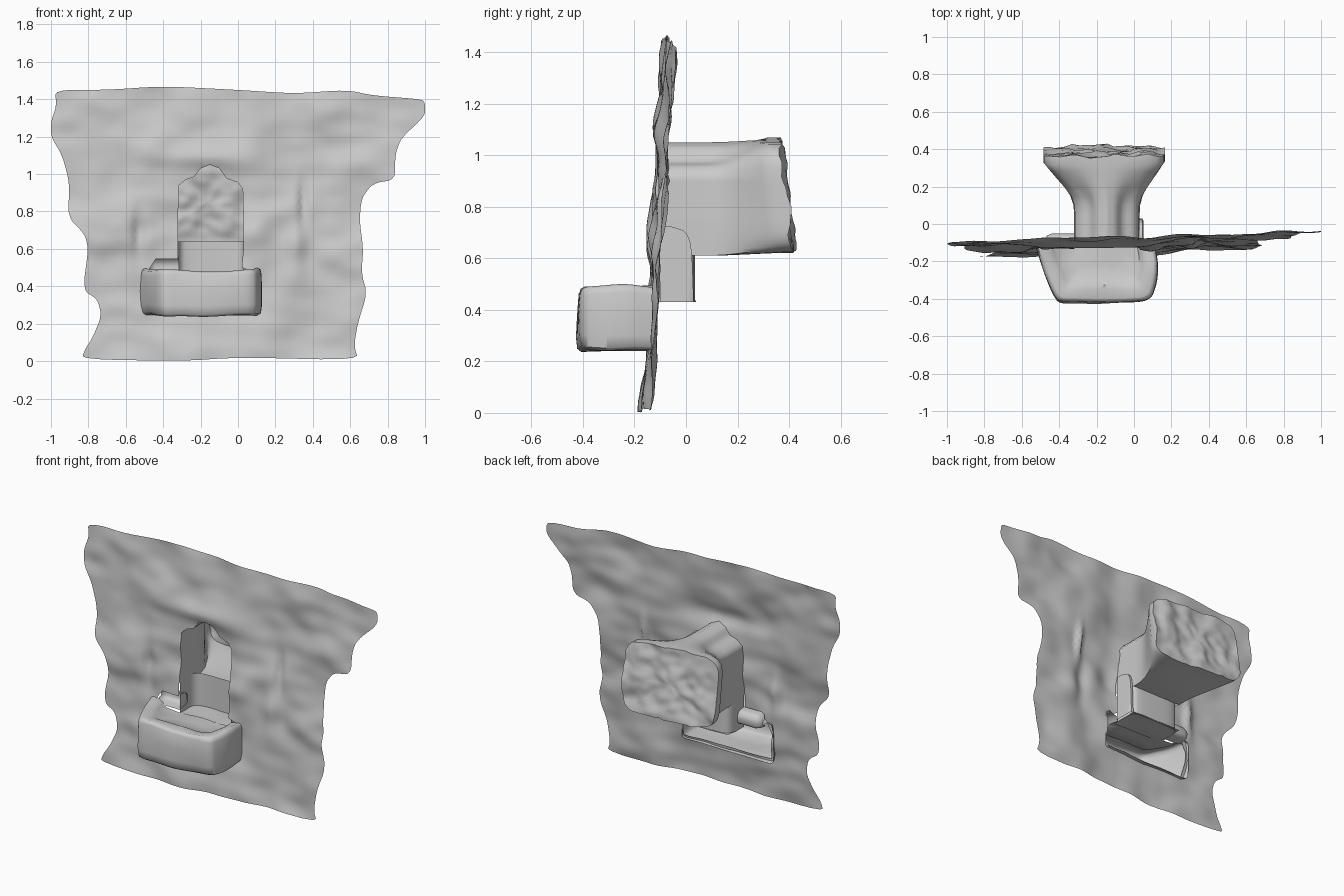
import bpy, bmesh, math
from mathutils import Vector, noise
from mathutils.geometry import delaunay_2d_cdt

if "Cube" in bpy.data.objects:
    bpy.data.objects.remove(bpy.data.objects["Cube"])


def chaikin(pts, rounds, closed=True):
    """Round off a 2D/3D polyline by corner cutting."""
    pts = [Vector(p) for p in pts]
    for _ in range(rounds):
        out = [] if closed else [pts[0]]
        for i in range(len(pts) if closed else len(pts) - 1):
            a, b = pts[i], pts[(i + 1) % len(pts)]
            out += [a.lerp(b, 0.2), a.lerp(b, 0.8)]
        pts = out if closed else out + [pts[-1]]
    return pts


def resample(pts, step):
    """Split long segments of a closed polyline."""
    out = []
    for i, a in enumerate(pts):
        b = pts[(i + 1) % len(pts)]
        n = max(1, round((b - a).length / step))
        out += [a.lerp(b, k / n) for k in range(n)]
    return out


def inside(p, poly):
    hit = False
    for i, a in enumerate(poly):
        b = poly[i - 1]
        if (a.y > p.y) != (b.y > p.y) and p.x < (b.x - a.x) * (p.y - a.y) / (b.y - a.y) + a.x:
            hit = not hit
    return hit


def gauss(x, z, cx, cz, rx, rz):
    return math.exp(-((x - cx) / rx) ** 2 - ((z - cz) / rz) ** 2)


def wall_y(x, z):
    """Leaning, lumpy plaster surface."""
    y = -0.149 + 0.055 * z + 0.03 * x
    y += 0.02 * noise.noise((x * 3.2, z * 4.5, 1.7)) + 0.014 * noise.noise((x * 6, z * 10, 5.2))
    y -= 0.025 * gauss(x, z, -0.1, 0.0, 0.4, 0.15)       # foot bowing forward
    y -= 0.035 * gauss(x, z, -0.15, 1.09, 0.25, 0.06)    # brow over the arch
    y -= 0.025 * gauss(x, z, 0.1, 0.72, 0.09, 0.2)       # jamb swelling
    y -= 0.02 * gauss(x, z, -0.75, 0.7, 0.2, 0.1)
    y += 0.035 * gauss(x, z, 0.35, 0.85, 0.02, 0.1)      # upright groove
    y -= 0.03 * gauss(x, z, 0.31, 0.6, 0.05, 0.13)       # oval lump
    y += 0.03 * gauss(x, z, -0.53, 0.68, 0.03, 0.12)
    return y


def finish(bm, name, angle=50):
    bmesh.ops.remove_doubles(bm, verts=bm.verts, dist=0.0005)
    bmesh.ops.recalc_face_normals(bm, faces=bm.faces)
    me = bpy.data.meshes.new(name)
    bm.to_mesh(me)
    bm.free()
    ob = bpy.data.objects.new(name, me)
    bpy.context.collection.objects.link(ob)
    bpy.ops.object.select_all(action='DESELECT')
    ob.select_set(True)
    bpy.context.view_layer.objects.active = ob
    bpy.ops.object.shade_smooth_by_angle(angle=math.radians(angle))
    return ob


def loft(name, rings, closed, angle=50):
    bm = bmesh.new()
    rows = [[bm.verts.new(p) for p in r] for r in rings]
    n = len(rings[0])
    for a, b in zip(rows, rows[1:]):
        for i in range(n if closed else n - 1):
            j = (i + 1) % n
            bm.faces.new((a[i], a[j], b[j], b[i]))
    return finish(bm, name, angle)


# Wall: ragged outline with an opening for niche and trough
outline = [(-.835, .01), (-.82, .06), (-.78, .12), (-.73, .24), (-.75, .33), (-.83, .38), (-.80, .6),
           (-.82, .68), (-.91, .77), (-.90, .95), (-.94, 1.1), (-1, 1.2), (-1, 1.28), (-.97, 1.37),
           (-.98, 1.45), (-.7, 1.45), (-.4, 1.47), (0, 1.45), (.3, 1.43), (.58, 1.45), (.72, 1.42),
           (.98, 1.40), (1, 1.38), (1, 1.31), (.87, 1.19), (.84, 1.1), (.84, .97), (.72, .95), (.66, .87),
           (.65, .75), (.67, .6), (.66, .47), (.69, .36), (.64, .2), (.62, .08), (.645, .005), (0, .02), (-.3, 0)]
arch = [(-.32, .61), (-.32, .8), (-.315, .94), (-.28, .97), (-.235, .985), (-.2, 1.03), (-.15, 1.05),
        (-.1, 1.03), (-.06, .975), (0, .955), (.025, .92), (.03, .75), (.03, .61)]
lower = [(.02, .5), (.1, .47), (.11, .26), (-.49, .26), (-.51, .42), (-.47, .5), (-.44, .545), (-.32, .545)]
edge = resample(chaikin(outline, 2), 0.03)
hole = resample([Vector(p) for p in arch + lower], 0.02)
pts, links = [], []
for loop in (edge, hole):
    s = len(pts)
    pts += loop
    links += [(s + i, s + (i + 1) % len(loop)) for i in range(len(loop))]
STEP = 0.025
border = list(pts)
for i in range(-40, 41):
    for j in range(60):
        p = Vector((i * STEP + (j % 2) * STEP / 2, j * STEP))
        if inside(p, edge) and not inside(p, hole) and min((p - q).length for q in border) > 0.012:
            pts.append(p)
vs, _, fs, *_ = delaunay_2d_cdt(pts, links, [], 0, 1e-5)
bm = bmesh.new()
bv = [bm.verts.new((v.x, wall_y(v.x, v.y), v.y)) for v in vs]
for f in fs:
    c = sum((vs[i] for i in f), Vector((0, 0))) / len(f)
    if inside(c, edge) and not inside(c, hole):
        bm.faces.new([bv[i] for i in f])
bmesh.ops.delete(bm, geom=[v for v in bm.verts if not v.link_faces], context='VERTS')
finish(bm, "wall", 70)

# Niche: arched tunnel flaring to a rough back face
ring = resample([Vector(p) for p in arch], 0.02)
CX, CZ = -0.16, 0.845


def back_point(p):
    a = math.atan2((p.y - 0.83) / 0.22, (p.x + 0.145) / 0.175)
    c, s = math.cos(a), math.sin(a)
    r = (abs(c) ** 6 + abs(s) ** 6) ** (-1 / 6)
    return Vector((CX + 0.325 * r * c, CZ + 0.215 * r * s - 0.02 * c))


def niche_ring(y, t, scale=1, rough=0.0):
    out = []
    for p in ring:
        q = p.lerp(back_point(p), t)
        q = Vector((CX, CZ)).lerp(q, scale)
        yy = y - t * 0.13 * (q.y - CZ)
        yy += rough * noise.noise((q.x * 8, q.y * 8, 3)) + rough * 0.4 * noise.noise((q.x * 18, q.y * 18, 8))
        out.append((q.x, yy, q.y))
    return out


mouth = [(p.x, wall_y(p.x, p.y) if p.y > 0.615 else 0.035, p.y) for p in ring]
sections = [(.045, 0), (.1, .02), (.15, .12), (.2, .33), (.25, .57), (.3, .8), (.345, 1)]
rings = [mouth] + [niche_ring(y, t) for y, t in sections]
rings += [niche_ring(.388, 1, 1 - k / 14, .028) for k in range(14)] + [niche_ring(.388, 1, .0005, .028)]
loft("niche", rings, True)

# Recess under the niche, open to the front
path = chaikin([(-.322, -.115), (-.322, -.01), (-.29, .035), (.0, .035), (.03, .01), (.032, -.115)], 2, False)
loft("recess", [[(p.x, p.y, z) for p in path] for z in (.43, .48, .54, .6, .64)], False)
cheek = chaikin([(-.1, .725), (-.06, .725), (0, .705), (.022, .65), (.03, .43)], 2, False)
loft("recess_cheek", [[(x, p[0], p[1]) for p in cheek] for x in (.03, .045)]
     + [[(.05, p[0] * .9 - .01, .43) for p in cheek]], False)

# Trough: hollow stone basin projecting from the wall
plan = chaikin([(-.525, -.12), (-.49, -.24), (-.42, -.41), (-.36, -.425), (-.1, -.42), (.09, -.415),
                (.125, -.31), (.13, -.22), (.115, -.12)], 3, False)


def trough_ring(z, s, wave=0.0, depth=None):
    out = []
    for p in plan:
        x = -0.19 + (p.x + 0.19) * s
        y = -0.12 + (p.y + 0.12) * (s if depth is None else depth)
        n = 0.012 * noise.noise((x * 6, y * 6, z * 6))
        dip = wave * (0.25 * (x + 0.17) ** 2 - 0.024 - 0.04 * (y + 0.42))
        out.append((x, y + n, z + dip + n))
    return out


loft("trough", [trough_ring(.245, .001), trough_ring(.245, .5), trough_ring(.243, .93), trough_ring(.255, .98),
                trough_ring(.3, 1), trough_ring(.38, 1), trough_ring(.46, .99), trough_ring(.493, .97, 1),
                trough_ring(.503, .92, 1), trough_ring(.495, .8, 1, .76), trough_ring(.47, .74, 0, .7),
                trough_ring(.445, .68, 0, .62), trough_ring(.44, .4, 0, .35), trough_ring(.44, .3, 0, .001)], False)

# Basin floor running back into the recess
loft("basin_floor", [[(x, y, .435 + .01 * noise.noise((x * 8, y * 8, 2))) for x in
                      [-.32 + .035 * i for i in range(11)]] for y in (-.15, -.1, -.05, 0, .038)], False)

# Small ledge hollow at the left end of the trough, set back in the wall
hollow = chaikin([(-.12, .555), (-.07, .55), (-.05, .52), (-.055, .47), (-.13, .46)], 2, False)
loft("ledge_hollow", [[(x, -.1 + (p[0] + .1) * s, .5 + (p[1] - .5) * s) for p in hollow]
                      for x, s in ((-.475, .3), (-.465, .8), (-.44, 1), (-.36, 1), (-.315, 1))], False)
